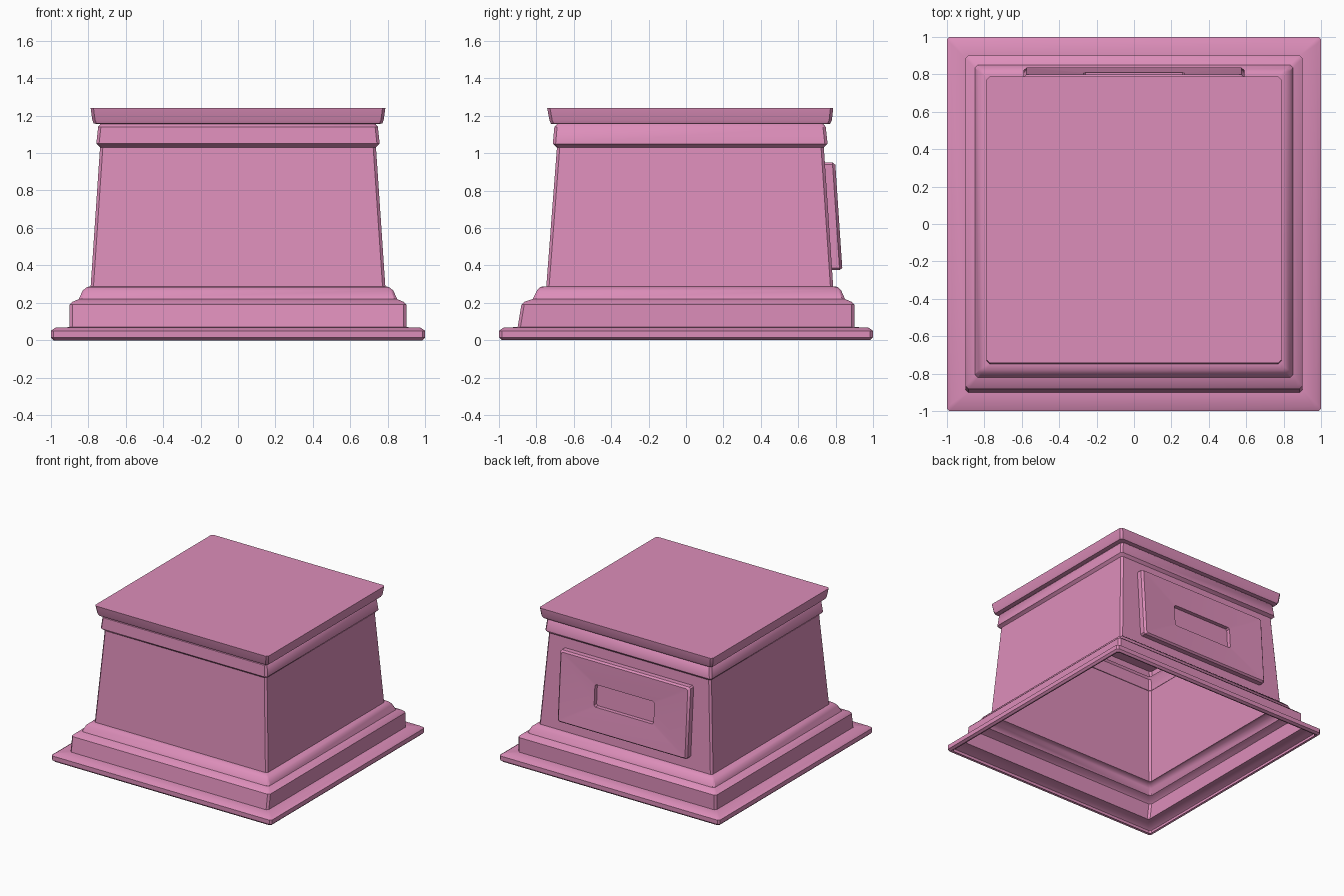
import bpy, bmesh

if "Cube" in bpy.data.objects:
    bpy.data.objects.remove(bpy.data.objects["Cube"])

pink = bpy.data.materials.new("pink")
pink.diffuse_color = (0.72, 0.27, 0.49, 1)
pink.use_nodes = True
pink.node_tree.nodes["Principled BSDF"].inputs["Base Color"].default_value = pink.diffuse_color


def loft(name, rings, cap):
    """Join equal-length rings of points with quads, optionally closing the last ring."""
    bm = bmesh.new()
    loops = [[bm.verts.new(p) for p in ring] for ring in rings]
    for a, b in zip(loops, loops[1:]):
        n = len(a)
        for i in range(n):
            j = (i + 1) % n
            bm.faces.new((a[i], a[j], b[j], b[i]))
    if cap:
        bm.faces.new(loops[-1])
    mesh = bpy.data.meshes.new(name)
    bm.to_mesh(mesh)
    bm.free()
    mesh.materials.append(pink)
    ob = bpy.data.objects.new(name, mesh)
    bpy.context.collection.objects.link(ob)
    bpy.ops.object.select_all(action='DESELECT')
    ob.select_set(True)
    bpy.context.view_layer.objects.active = ob
    bpy.ops.object.shade_smooth_by_angle(angle=0.6)
    return ob


def rect(x, lo, hi, c):
    """Counter-clockwise rectangle with cut corners."""
    return [(-x + c, lo), (x - c, lo), (x, lo + c), (x, hi - c),
            (x - c, hi), (-x + c, hi), (-x, hi - c), (-x, lo + c)]


# Pedestal shell, open underneath: height, half width, front y, back y
profile = [
    (0.005, 0.97, -0.97, 0.97), (0.0, 0.985, -0.985, 0.985),
    (0.015, 1.0, -1.0, 1.0), (0.05, 1.0, -1.0, 1.0),
    (0.067, 0.975, -0.975, 0.975), (0.07, 0.90, -0.90, 0.90),
    (0.19, 0.90, -0.88, 0.90), (0.205, 0.885, -0.865, 0.885),
    (0.22, 0.85, -0.82, 0.85), (0.265, 0.83, -0.797, 0.83),
    (0.285, 0.805, -0.78, 0.81), (0.287, 0.787, -0.747, 0.787),
    (1.03, 0.737, -0.69, 0.737), (1.05, 0.757, -0.712, 0.757),
    (1.14, 0.747, -0.704, 0.747), (1.155, 0.735, -0.69, 0.735),
    (1.157, 0.77, -0.722, 0.77), (1.175, 0.778, -0.73, 0.78),
    (1.24, 0.787, -0.742, 0.787),
]
loft("pedestal", [[(x, y, z) for x, y in rect(hx, lo, hi, 0.015)]
                  for z, hx, lo, hi in profile], True)

# Recessed plaque leaning with the back wall: half width, half height, projection
plaque = [(0.59, 0.288, -0.005), (0.59, 0.288, 0.045), (0.575, 0.276, 0.06),
          (0.27, 0.09, 0.045), (0.27, 0.09, 0.012)]
rings = []
for hx, hz, out in plaque:
    pts = rect(hx, -hz, hz, 0.012)
    rings.append([(-x, 0.757 + out - 0.067 * z, 0.662 + z) for x, z in pts])
loft("back_plaque", rings, True)
